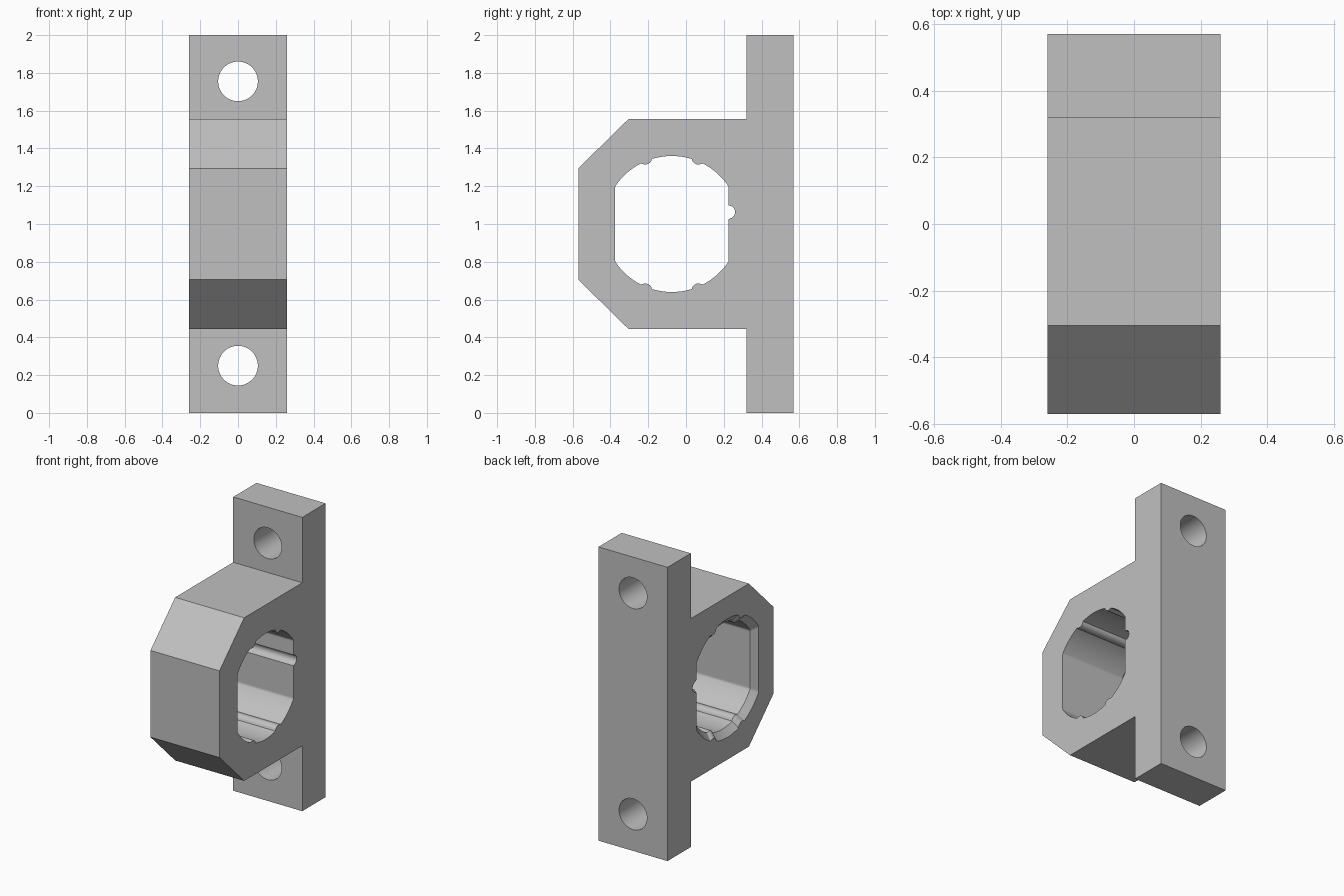
import bpy, bmesh, math

default = bpy.data.objects.get("Cube")
if default:
    bpy.data.objects.remove(default, do_unlink=True)

HALF = 0.26                 # half width of the bracket
CY, CZ = -0.075, 1.0        # centre of the large opening

grey = bpy.data.materials.new("light grey")
grey.use_nodes = True
grey.diffuse_color = (0.53, 0.53, 0.53, 1)
grey.node_tree.nodes["Principled BSDF"].inputs["Base Color"].default_value = (0.53, 0.53, 0.53, 1)


def loft(name, rings):
    """Closed solid through a list of matching point rings."""
    bm = bmesh.new()
    loops = [[bm.verts.new(p) for p in ring] for ring in rings]
    n = len(loops[0])
    for a, b in zip(loops, loops[1:]):
        for i in range(n):
            j = (i + 1) % n
            bm.faces.new((a[i], a[j], b[j], b[i]))
    bm.faces.new(loops[0])
    bm.faces.new(loops[-1])
    bmesh.ops.recalc_face_normals(bm, faces=bm.faces)
    mesh = bpy.data.meshes.new(name)
    bm.to_mesh(mesh)
    bm.free()
    mesh.materials.append(grey)
    obj = bpy.data.objects.new(name, mesh)
    bpy.context.collection.objects.link(obj)
    return obj


def opening_radius(t):
    """Round opening with two flats, four small ribs and one round groove."""
    r = min(0.36, 0.30 / max(abs(math.cos(t)), 1e-6))
    rib = math.atan2(0.35, 0.14)
    for a in (rib, math.pi - rib, math.pi + rib, -rib):
        d = 0.377
        s = 0.035 ** 2 - (d * math.sin(t - a)) ** 2
        if s > 0 and math.cos(t - a) > 0:
            r = min(r, d * math.cos(t - a) - math.sqrt(s))
    d, a = math.hypot(0.30, 0.063), math.atan2(0.063, 0.30)
    s = 0.035 ** 2 - (d * math.sin(t - a)) ** 2
    if s > 0 and math.cos(t - a) > 0:
        r = max(r, d * math.cos(t - a) + math.sqrt(s))
    return r


def opening_ring(x, scale):
    ring = []
    for i in range(360):
        t = math.radians(i)
        r = opening_radius(t) * scale
        ring.append((x, CY + r * math.cos(t), CZ + r * math.sin(t)))
    return ring


def hole_ring(y, z):
    return [(0.105 * math.cos(k * math.tau / 64), y, z + 0.105 * math.sin(k * math.tau / 64))
            for k in range(64)]


# Bracket body: mounting plate with a chamfered housing
upper = [(0.57, 2.0), (0.32, 2.0), (0.32, 1.555), (-0.305, 1.555), (-0.57, 1.295)]
profile = upper + [(y, 2.0 - z) for y, z in reversed(upper)]
body = loft("bracket", [[(x, y, z) for y, z in profile] for x in (-HALF, HALF)])

# Cutters: opening flared at one end, and two screw holes
cutters = [loft("opening_cutter", [opening_ring(x, s) for x, s in
                                   ((-0.30, 1.24), (-0.22, 1.0), (0.30, 1.0))])]
for z in (0.25, 1.755):
    cutters.append(loft("screw_hole_cutter", [hole_ring(y, z) for y in (0.25, 0.65)]))

bpy.ops.object.select_all(action='DESELECT')
bpy.context.view_layer.objects.active = body
body.select_set(True)
for cutter in cutters:
    cutter.hide_render = True
    mod = body.modifiers.new("cut", 'BOOLEAN')
    mod.operation = 'DIFFERENCE'
    mod.solver = 'EXACT'
    mod.object = cutter
    bpy.ops.object.modifier_apply(modifier=mod.name)
    bpy.data.objects.remove(cutter, do_unlink=True)

bpy.ops.object.shade_smooth_by_angle(angle=math.radians(25))
